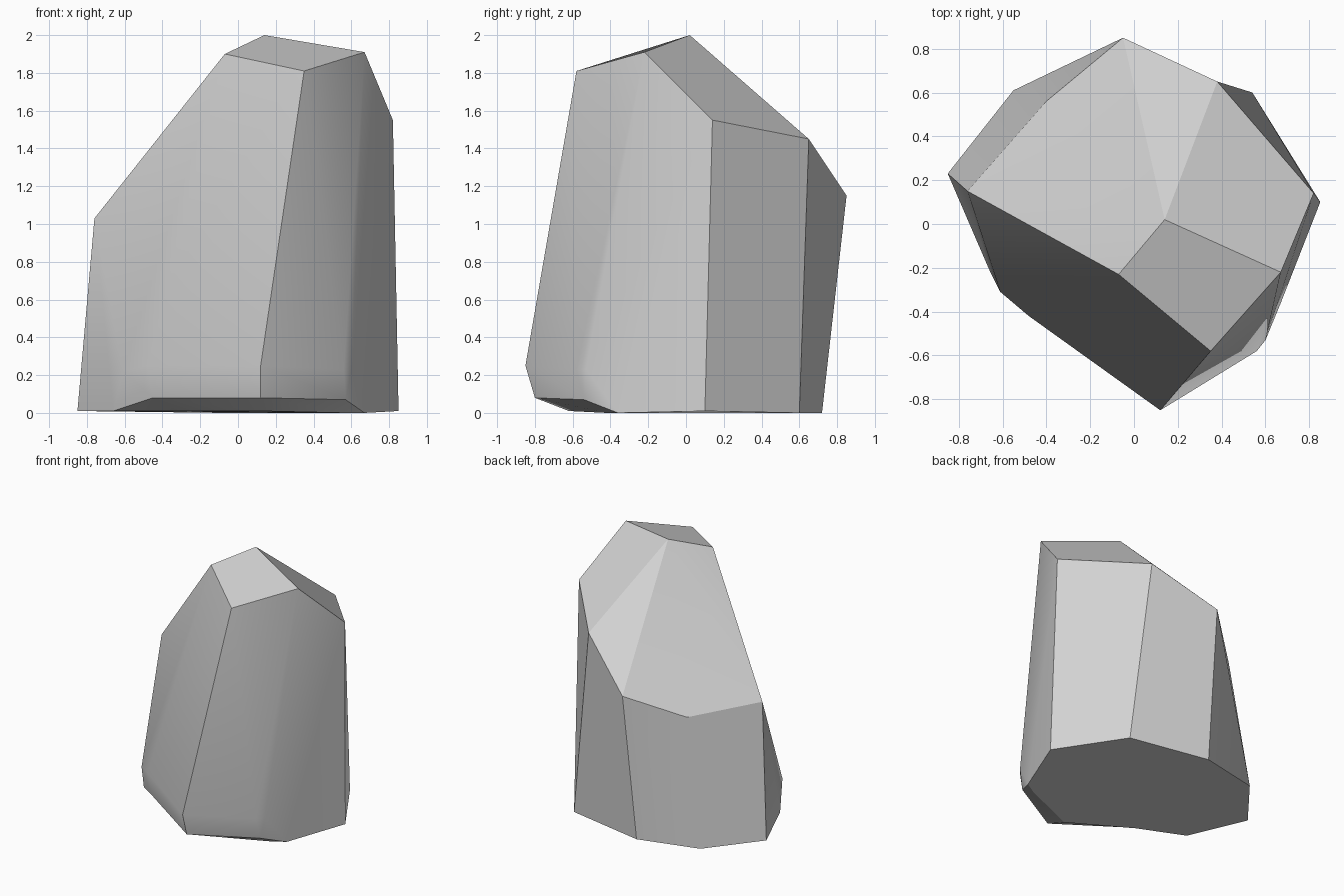
import bpy
import bmesh
import math

# Remove the default object
default = bpy.data.objects.get("Cube")
if default:
    bpy.data.objects.remove(default, do_unlink=True)

# Single stone colour
stone = bpy.data.materials.new("grey_stone")
stone.use_nodes = True
colour = (0.65, 0.65, 0.65, 1.0)
stone.diffuse_color = colour
stone.node_tree.nodes["Principled BSDF"].inputs["Base Color"].default_value = colour

# Chiselled crown A-D: four corners around the sloping summit
crown = [(0.14, 0.02, 2.0), (-0.07, -0.23, 1.9), (0.35, -0.58, 1.81), (0.67, -0.22, 1.91)]

# Shoulder E-I, running from the right around the back to the left
shoulder = [(0.82, 0.14, 1.55), (0.38, 0.65, 1.45), (-0.05, 0.85, 1.15),
            (-0.4, 0.56, 0.97), (-0.76, 0.15, 1.03)]

# Belly J-N, low along the front
belly = [(-0.61, -0.31, 0.22), (-0.48, -0.42, 0.25), (0.12, -0.85, 0.25),
         (0.56, -0.58, 0.23), (0.6, -0.53, 0.23)]

# Undercut lip O-Q below the belly
lip = [(-0.45, -0.41, 0.08), (0.12, -0.8, 0.08), (0.57, -0.54, 0.07)]

# Footprint a-j on the ground
foot = [(0.85, 0.1, 0.01), (0.54, 0.6, 0), (-0.08, 0.72, 0), (-0.55, 0.61, 0.01),
        (-0.85, 0.23, 0.01), (-0.66, -0.21, 0.01), (-0.32, -0.36, 0.01),
        (0.12, -0.62, 0.01), (0.57, -0.42, 0), (0.67, -0.36, 0)]

bm = bmesh.new()
corners = crown + shoulder + belly + lip + foot
letters = "ABCDEFGHIJKLMNOPQabcdefghij"
vert = {letter: bm.verts.new(co) for letter, co in zip(letters, corners)}

# Facets, each spelled by the letters of its corners
summit = "ABCD ADEF AFG AGHI AIB"
back = "EabF FbcG GcdH HdeI"
left_side = "IefJ IJB BJK JfOK fgO"
front = "BKC CKL CLM CMD DMN"
right_side = "DNE ENja NQj Qij"
undercut = "KOPL LPQM MQN OghP PhiQ"
underside = "abcdefghij"
for group in (summit, back, left_side, front, right_side, undercut, underside):
    for facet in group.split():
        bm.faces.new([vert[letter] for letter in facet])
bmesh.ops.recalc_face_normals(bm, faces=bm.faces)

mesh = bpy.data.meshes.new("boulder")
bm.to_mesh(mesh)
bm.free()
mesh.materials.append(stone)
boulder = bpy.data.objects.new("boulder", mesh)
bpy.context.collection.objects.link(boulder)

# Soften shallow creases, keep the strong ridges sharp
bpy.ops.object.select_all(action="DESELECT")
boulder.select_set(True)
bpy.context.view_layer.objects.active = boulder
bpy.ops.object.shade_smooth_by_angle(angle=math.radians(26))
